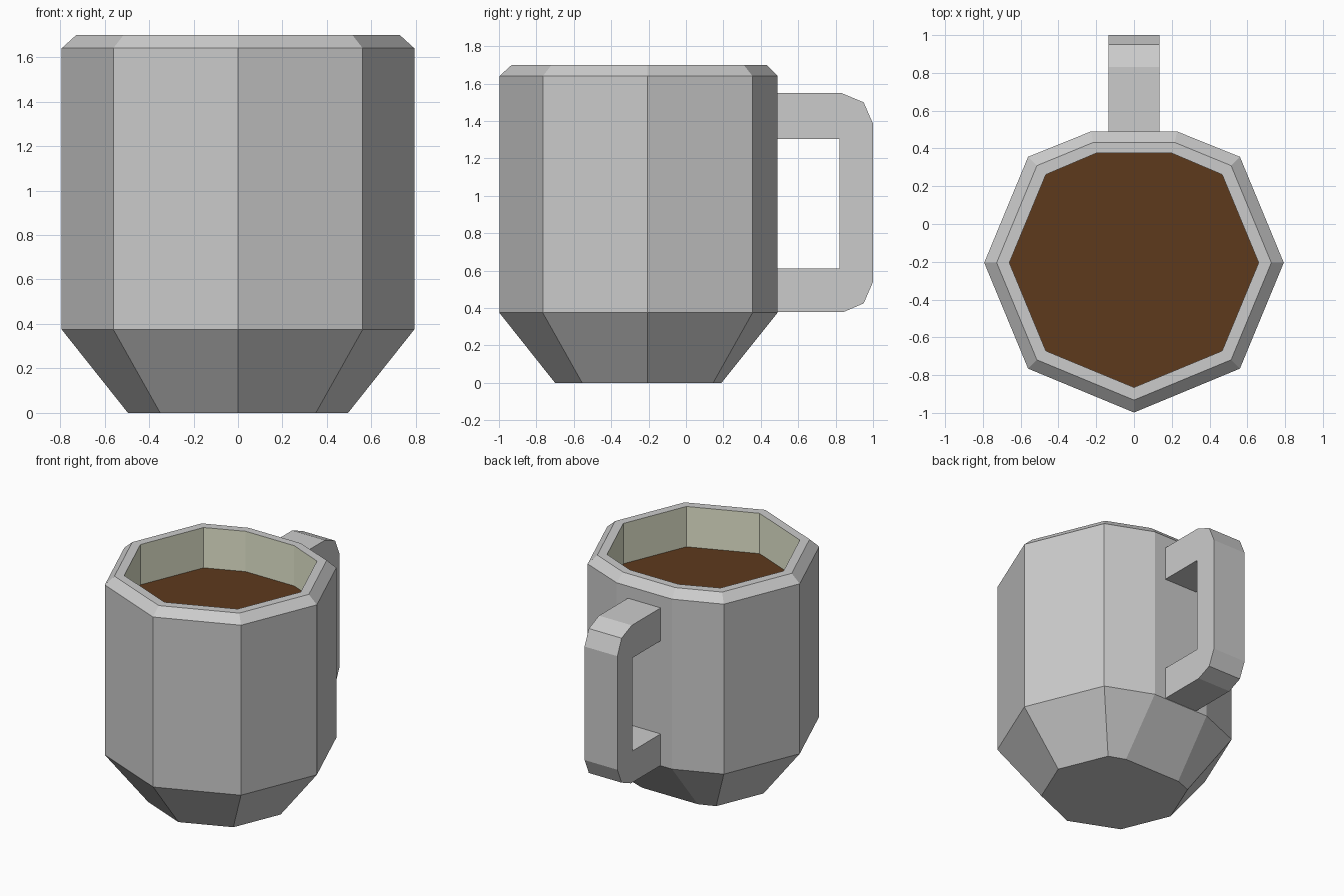
import bpy, bmesh
from math import sin, cos, pi

if "Cube" in bpy.data.objects:
    bpy.data.objects.remove(bpy.data.objects["Cube"])

CY = -0.205  # centre of the octagonal cup


def material(name, rgb):
    m = bpy.data.materials.new(name)
    m.diffuse_color = (*rgb, 1)
    m.use_nodes = True
    m.node_tree.nodes["Principled BSDF"].inputs["Base Color"].default_value = m.diffuse_color
    return m


def finish(bm, name, mats=()):
    me = bpy.data.meshes.new(name)
    bm.to_mesh(me)
    bm.free()
    for m in mats:
        me.materials.append(m)
    ob = bpy.data.objects.new(name, me)
    bpy.context.collection.objects.link(ob)
    return ob


def ring(bm, r, back_y, back_x, z):
    """Octagon whose rear corner is cut flat where the handle attaches."""
    pts = [(r * sin(k * pi / 4), CY + r * cos(k * pi / 4)) for k in range(1, 8)]
    pts += [(-back_x, back_y), (back_x, back_y)]
    return [bm.verts.new((x, y, z)) for x, y in pts]


# Cup: foot, walls, bevelled rim and inner wall as one stack of rings
sections = [(0.495, 0.19, 0.23, 0.0), (0.793, 0.49, 0.228, 0.375),
            (0.793, 0.49, 0.228, 1.64), (0.727, 0.432, 0.215, 1.70),
            (0.66, 0.375, 0.20, 1.70), (0.66, 0.375, 0.20, 1.40)]
bm = bmesh.new()
rings = [ring(bm, *s) for s in sections]
bm.faces.new(rings[0][::1])
for i, (a, b) in enumerate(zip(rings, rings[1:])):
    for k in range(len(a)):
        n = (k + 1) % len(a)
        f = bm.faces.new((a[k], b[k], b[n], a[n]))
        f.material_index = 1 if i == 4 else 0
finish(bm, "cup", [material("grey", (0.8, 0.8, 0.8)),
                   material("inner_glaze", (0.78, 0.80, 0.62))])

# Coffee surface
bm = bmesh.new()
bm.faces.new(ring(bm, *sections[-1])[::-1])
finish(bm, "coffee", [material("coffee_brown", (0.11, 0.042, 0.012))])

# Handle: C-shaped side profile (y, z) extruded across x
profile = [(0.49, 0.378), (0.84, 0.378), (0.95, 0.425), (1.0, 0.54),
           (1.0, 1.385), (0.95, 1.50), (0.83, 1.55), (0.49, 1.55),
           (0.49, 1.305), (0.82, 1.305), (0.82, 0.612), (0.49, 0.612)]
bm = bmesh.new()
side = bm.faces.new([bm.verts.new((-0.135, y, z)) for y, z in profile])
out = bmesh.ops.extrude_face_region(bm, geom=[side], use_keep_orig=True)
moved = [v for v in out["geom"] if isinstance(v, bmesh.types.BMVert)]
bmesh.ops.translate(bm, verts=moved, vec=(0.27, 0, 0))
bmesh.ops.recalc_face_normals(bm, faces=bm.faces)
finish(bm, "handle")
